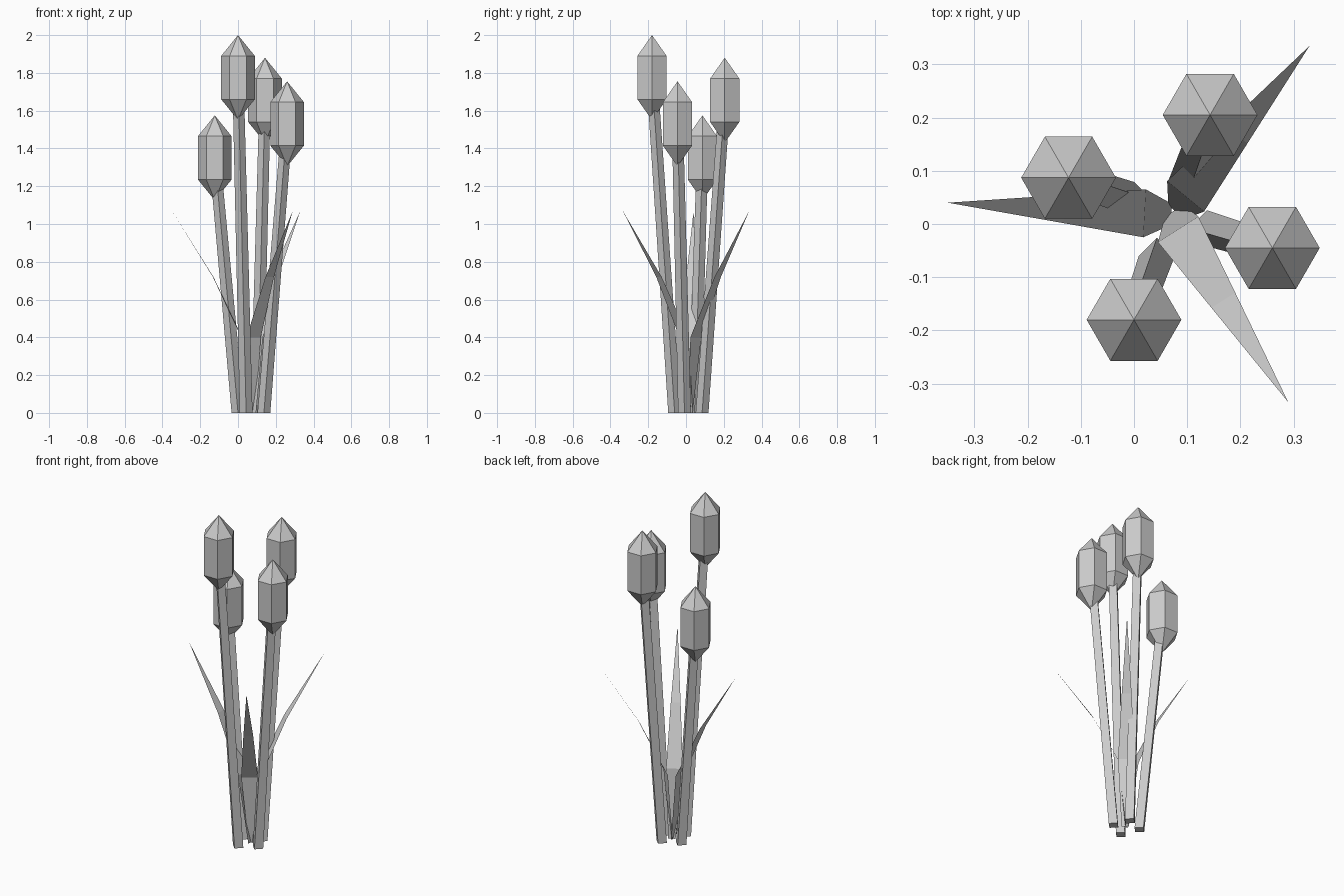
import bpy, bmesh, math
from mathutils import Vector

if "Cube" in bpy.data.objects:
    bpy.data.objects.remove(bpy.data.objects["Cube"], do_unlink=True)

grey = bpy.data.materials.new("plain_grey")
grey.use_nodes = True
colour = (0.6, 0.6, 0.6, 1)
grey.diffuse_color = colour
grey.node_tree.nodes["Principled BSDF"].inputs["Base Color"].default_value = colour


def finish(name, bm):
    mesh = bpy.data.meshes.new(name)
    bm.to_mesh(mesh)
    bm.free()
    mesh.materials.append(grey)
    obj = bpy.data.objects.new(name, mesh)
    bpy.context.collection.objects.link(obj)


def ring(bm, centre, radius, sides):
    step = math.tau / sides
    return [bm.verts.new(Vector(centre) + radius * Vector((math.cos(i * step), math.sin(i * step), 0)))
            for i in range(sides)]


def bridge(bm, low, high):
    n = len(low)
    for i in range(n):
        j = (i + 1) % n
        bm.faces.new((low[i], low[j], high[j], high[i]))


def seed_head(name, x, y, top):
    # Six-sided column with a point at each end
    bm = bmesh.new()
    low = ring(bm, (x, y, top - 0.34), 0.089, 6)
    high = ring(bm, (x, y, top - 0.11), 0.089, 6)
    bridge(bm, low, high)
    tip = bm.verts.new((x, y, top))
    foot = bm.verts.new((x, y, top - 0.45))
    for i in range(6):
        j = (i + 1) % 6
        bm.faces.new((high[i], high[j], tip))
        bm.faces.new((low[j], low[i], foot))
    finish(name, bm)


def stem(name, base, x, y, top):
    # Leaning four-sided stalk running into the middle of its head
    bm = bmesh.new()
    low = ring(bm, (*base, 0), 0.034, 4)
    high = ring(bm, (x, y, top - 0.225), 0.03, 4)
    bridge(bm, low, high)
    bm.faces.new(low[::-1])
    bm.faces.new(high)
    finish(name, bm)


def leaf(name, root, bend, tip):
    # Flat blade: narrow root, widest at the first bend, pointed tip
    root, bend, tip = Vector((*root, 0)), Vector((*bend, 0.4)), Vector((*tip, 1.07))
    mid = bend.lerp(tip, 0.41)
    mid.z = 0.72
    along = tip - bend
    across = Vector((-along.y, along.x, 0)).normalized()
    bm = bmesh.new()
    rows = [[bm.verts.new(p - across * w / 2), bm.verts.new(p + across * w / 2)]
            for p, w in ((root, 0.04), (bend, 0.09), (mid, 0.053))]
    for a, b in zip(rows, rows[1:]):
        bm.faces.new((a[0], a[1], b[1], b[0]))
    bm.faces.new((*rows[-1][::-1], bm.verts.new(tip))).normal_flip()
    finish(name, bm)


# Stalks: base position, then head position and top height
stalks = {
    "front": ((0.043, -0.06), 0.0, -0.18, 2.0),
    "back": ((0.1, 0.085), 0.143, 0.205, 1.88),
    "left": ((0.137, -0.008), 0.26, -0.045, 1.755),
    "right": ((0.0, 0.045), -0.123, 0.087, 1.575),
}
for side, (base, x, y, top) in stalks.items():
    stem(side + "_stem", base, x, y, top)
    seed_head(side + "_seed_head", x, y, top)

# Three blades spreading from the middle
leaf("right_leaf", (0.07, 0.018), (0.02, 0.02), (-0.35, 0.04))
leaf("back_left_leaf", (0.08, 0.022), (0.097, 0.052), (0.33, 0.335))
leaf("front_left_leaf", (0.075, 0.025), (0.083, -0.01), (0.29, -0.335))
